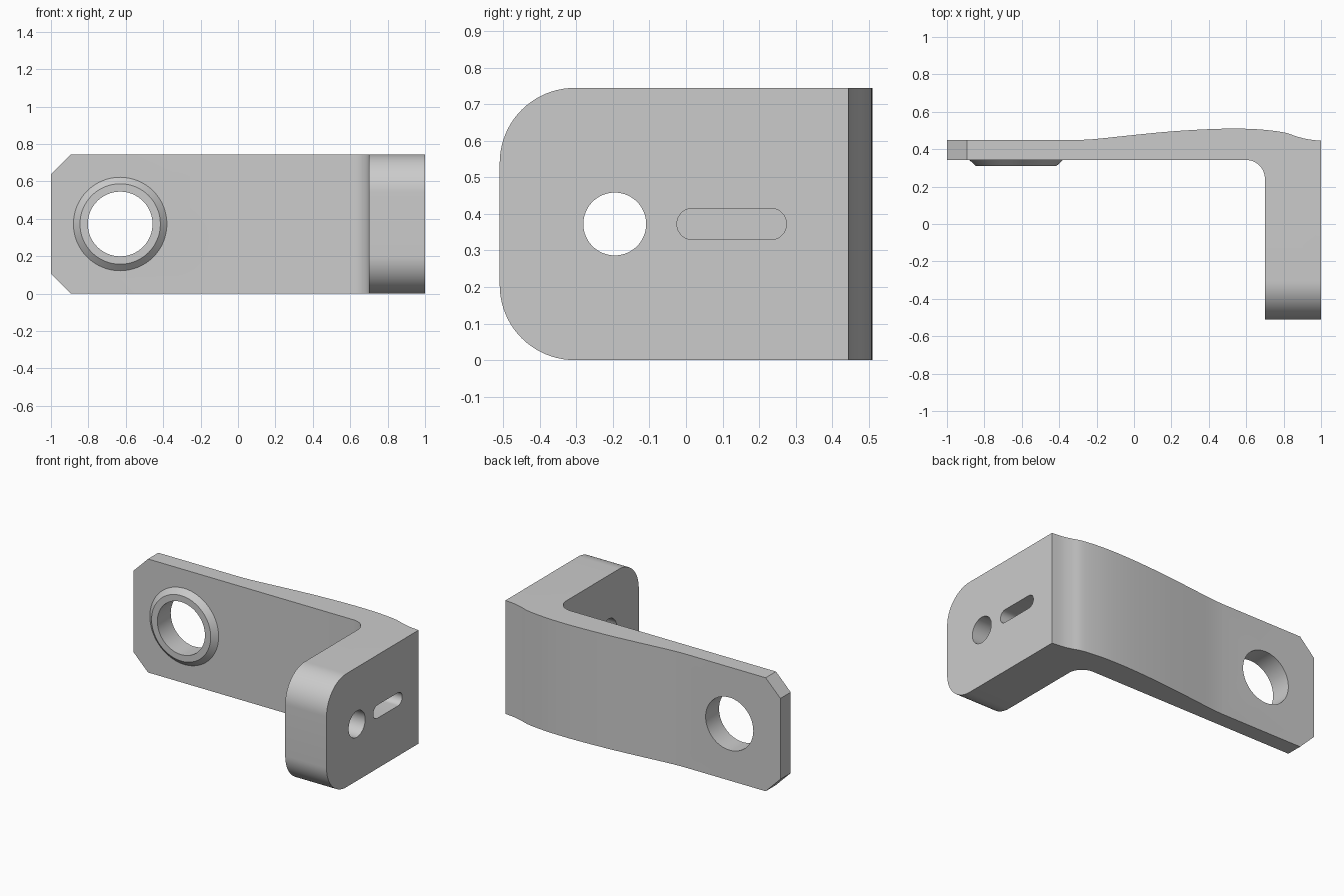
import bpy
import bmesh
from math import radians, cos, sin, pi
from mathutils import Matrix, Vector

cube = bpy.data.objects.get("Cube")
if cube:
    bpy.data.objects.remove(cube, do_unlink=True)

HEIGHT = 0.745
MID = HEIGHT / 2

steel = bpy.data.materials.new("plain grey")
steel.use_nodes = True
GREY = (0.6, 0.6, 0.6, 1)
steel.diffuse_color = GREY
steel.node_tree.nodes["Principled BSDF"].inputs["Base Color"].default_value = GREY


def finish(name, bm):
    bmesh.ops.recalc_face_normals(bm, faces=bm.faces)
    mesh = bpy.data.meshes.new(name)
    bm.to_mesh(mesh)
    bm.free()
    mesh.materials.append(steel)
    obj = bpy.data.objects.new(name, mesh)
    bpy.context.collection.objects.link(obj)
    return obj


def prism(name, outline, axis, lo, hi):
    """Extrude a 2D outline along one axis."""
    place = {"x": lambda a, b, t: (t, a, b),
             "y": lambda a, b, t: (a, t, b),
             "z": lambda a, b, t: (a, b, t)}[axis]
    bm = bmesh.new()
    face = bm.faces.new([bm.verts.new(place(a, b, lo)) for a, b in outline])
    new = bmesh.ops.extrude_face_region(bm, geom=[face])["geom"]
    bmesh.ops.translate(bm, vec=Vector(place(0, 0, hi - lo)),
                        verts=[v for v in new if isinstance(v, bmesh.types.BMVert)])
    return finish(name, bm)


def arc(ca, cb, r, start, end, steps=20):
    angles = [radians(start + (end - start) * i / steps) for i in range(steps + 1)]
    return [(ca + r * cos(t), cb + r * sin(t)) for t in angles]


def circle(ca, cb, r):
    return arc(ca, cb, r, 0, 360, 64)[:-1]


def smooth_path(pts, steps=6):
    """Catmull-Rom curve through the points."""
    p = [Vector(q) for q in [pts[0]] + pts + [pts[-1]]]
    out = []
    for a, b, c, d in zip(p, p[1:], p[2:], p[3:]):
        for i in range(steps):
            t = i / steps
            out.append(0.5 * (2 * b + (c - a) * t + (2 * a - 5 * b + 4 * c - d) * t ** 2
                              + (3 * b - a - 3 * c + d) * t ** 3))
    return [tuple(v) for v in out] + [pts[-1]]


def combine(target, tool, operation):
    mod = target.modifiers.new(operation, "BOOLEAN")
    mod.operation = operation
    mod.solver = "EXACT"
    mod.object = tool
    bpy.context.view_layer.objects.active = target
    bpy.ops.object.modifier_apply(modifier=mod.name)
    bpy.data.objects.remove(tool, do_unlink=True)


# L-shaped body with a fillet inside and a gently swelling back
back = smooth_path([(-0.3, 0.449), (-0.2, 0.455), (0, 0.476), (0.2, 0.495), (0.4, 0.507),
                    (0.55, 0.51), (0.68, 0.505), (0.8, 0.49), (0.87, 0.468),
                    (0.93, 0.453), (1, 0.445)])
fillet = arc(0.6, 0.242, 0.1, 0, 90, 16)
plan = [(-1.1, 0.449)] + back + [(1, -0.6), (0.7, -0.6)] + fillet + [(-1.1, 0.342)]
bracket = prism("bracket", plan, "z", -0.1, HEIGHT + 0.1)

# Rounded corners on the end of the short arm
R = 0.205
side = arc(-0.51 + R, R, R, 270, 180) + arc(-0.51 + R, HEIGHT - R, R, 180, 90)
side += [(0.7, HEIGHT), (0.7, 0)]
combine(bracket, prism("side_trim", side, "x", -2, 2), "INTERSECT")

# Chamfered corners on the end of the long arm
C = 0.107
front = [(-1, C), (-1, HEIGHT - C), (-0.9 + C, HEIGHT + 0.1), (2, HEIGHT + 0.1),
         (2, -0.1), (-0.9 + C, -0.1)]
combine(bracket, prism("end_trim", front, "y", -2, 2), "INTERSECT")

# Tapered boss around the large hole
HOLE_X = -0.63
bm = bmesh.new()
bmesh.ops.create_cone(bm, cap_ends=True, segments=64, radius1=0.285, radius2=0.215,
                      depth=0.064, matrix=Matrix.Translation((HOLE_X, 0.342, MID))
                      @ Matrix.Rotation(pi / 2, 4, "X"))
combine(bracket, finish("boss", bm), "UNION")

# Large hole, small hole and blind slot
combine(bracket, prism("large_drill", circle(HOLE_X, MID, 0.173), "y", 0, 1), "DIFFERENCE")
combine(bracket, prism("small_drill", circle(-0.195, MID, 0.086), "x", 0.5, 1.2), "DIFFERENCE")
S = 0.043
slot = arc(0.275 - S, MID, S, -90, 90) + arc(-0.025 + S, MID, S, 90, 270)
combine(bracket, prism("slot_cutter", slot, "x", 0.8, 1.2), "DIFFERENCE")

bpy.ops.object.select_all(action="DESELECT")
bracket.select_set(True)
bpy.context.view_layer.objects.active = bracket
bpy.ops.object.shade_smooth_by_angle(angle=radians(25))
